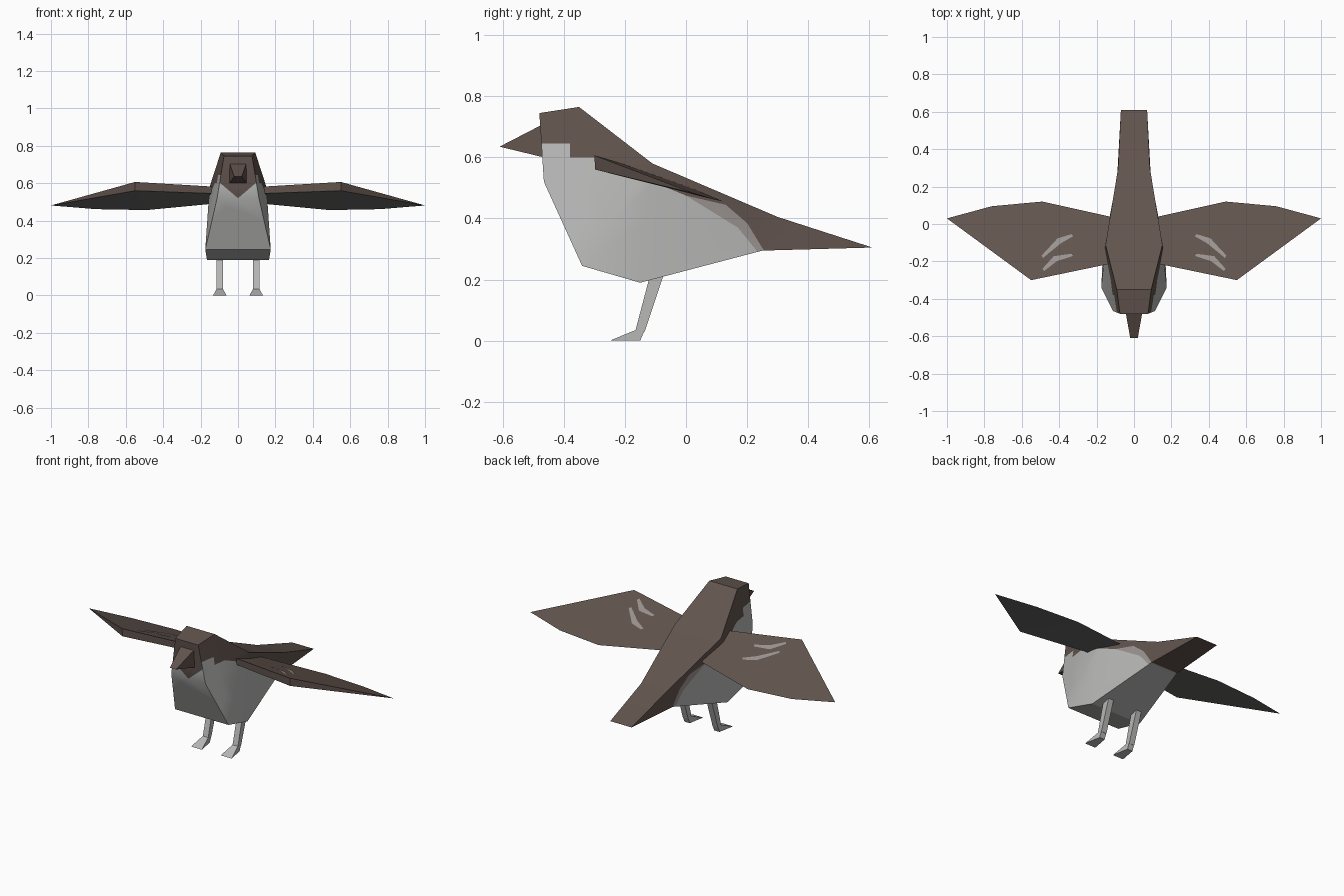
import bpy, bmesh, math
from mathutils import Vector

if "Cube" in bpy.data.objects:
    bpy.data.objects.remove(bpy.data.objects["Cube"])


def material(name, rgb):
    m = bpy.data.materials.new(name)
    m.diffuse_color = (*rgb, 1)
    m.use_nodes = True
    m.node_tree.nodes["Principled BSDF"].inputs["Base Color"].default_value = m.diffuse_color
    return m


BROWN = material("feather_brown", (0.122, 0.089, 0.076))
GREY = material("belly_grey", (0.48, 0.48, 0.475))
TAUPE = material("pale_taupe", (0.33, 0.30, 0.285))
DARK = material("underwing_grey", (0.16, 0.16, 0.158))


def build(name, verts, faces, mats, rule=None, cuts=(), mirror=False):
    """Make a mesh object, cut it by planes, colour faces by a rule."""
    bm = bmesh.new()
    vs = [bm.verts.new(v) for v in verts]
    for f in faces:
        bm.faces.new([vs[i] for i in f])
    bmesh.ops.recalc_face_normals(bm, faces=bm.faces)
    if cuts:
        bmesh.ops.triangulate(bm, faces=bm.faces)
    for co, no in cuts:
        bmesh.ops.bisect_plane(bm, geom=bm.verts[:] + bm.edges[:] + bm.faces[:],
                               dist=1e-5, plane_co=co, plane_no=no)
    bm.normal_update()
    if rule:
        for f in bm.faces:
            f.material_index = rule(f.calc_center_median(), f.normal)
    me = bpy.data.meshes.new(name)
    bm.to_mesh(me)
    bm.free()
    ob = bpy.data.objects.new(name, me)
    bpy.context.collection.objects.link(ob)
    for m in mats:
        me.materials.append(m)
    if mirror:
        ob.modifiers.new("mirror", 'MIRROR')
    return ob


# Body: top and bottom rows of (half width, y, z), sharing the tail edge
top = [(.075, -.48, .745), (.092, -.35, .765), (.152, -.11, .58),
       (.085, .30, .405), (.07, .61, .305)]
bottom = [(.112, -.465, .52), (.175, -.34, .245), (.166, -.15, .19), (.09, .25, .295)]
rows = top + bottom
body_verts = [(s * w, y, z) for w, y, z in rows for s in (-1, 1)]
loop = [0, 1, 2, 3, 4, 8, 7, 6, 5]
body_faces = [(2 * a, 2 * a + 1, 2 * b + 1, 2 * b)
              for a, b in zip(loop, loop[1:] + loop[:1])]
for s in (0, 1):
    for f in ((0, 1, 6, 5), (1, 2, 7, 6), (2, 3, 8, 7), (3, 4, 8)):
        body_faces.append([2 * i + s for i in f])

# Plumage boundary on the sides as (y, z)
EDGE = [(-.5, .645), (-.38, .645), (-.38, .60), (-.30, .60), (0, .475),
        (.13, .445), (.20, .385), (.255, .295)]
BAND = [(0, .475), (.17, .37), (.235, .29)]


def height(line, y):
    for (y0, z0), (y1, z1) in zip(line, line[1:]):
        if y0 <= y < y1:
            return z0 + (z1 - z0) * (y - y0) / (y1 - y0)
    return -1 if y >= line[-1][0] else 9


def body_rule(c, n):
    if n.y < -.85 and abs(n.x) < .3:                    # face and chin
        return 0 if c.z > .52 + .85 * abs(c.x) else 1
    if n.z > .6 or c.z > height(EDGE, c.y):             # back, cap, tail
        return 0
    if c.y > 0 and c.z > height(BAND, c.y) and abs(n.x) > .3:
        return 2
    return 1


cuts = [((0, a[0], a[1]), (0, a[1] - b[1], b[0] - a[0]))
        for line in (EDGE, BAND) for a, b in zip(line, line[1:])]
cuts += [((0, 0, .52), (s * .85, 0, -1)) for s in (-1, 1)]
body = build("body", body_verts, body_faces, [BROWN, GREY, TAUPE], body_rule, cuts)

# Beak: square base tapering to a short edge
beak = build("beak",
             [(s * .046, -.465, z) for z in (.71, .60) for s in (-1, 1)]
             + [(s * .02, -.61, .635) for s in (-1, 1)],
             [(0, 1, 5, 4), (2, 4, 5, 3), (0, 4, 2), (1, 3, 5), (0, 2, 3, 1)], [BROWN])


# Wings: flat sloping top, thick leading edge, sharp trailing edge
def wing_z(x, y):
    return .507 - .015 * x - .36 * y


outline = [(.13, -.213), (.55, -.30), (1, .03), (.76, .095), (.49, .12), (.13, .04)]
wing_verts = [(x, y, wing_z(x, y)) for x, y in outline]
wing_verts += [(.13, -.213, .545), (.55, -.297, .56)]
wing = build("wings", wing_verts,
             [(0, 1, 2, 3, 4, 5), (0, 6, 7, 1), (1, 7, 2), (7, 6, 5, 4),
              (7, 4, 3, 2), (0, 5, 6)],
             [BROWN, DARK], lambda c, n: 1 if n.z < -.5 else 0, mirror=True)

# Pale stripes on top of the wings
for k, path in enumerate([[(.33, -.06), (.40, -.09), (.49, -.175)],
                          [(.33, -.165), (.42, -.185), (.485, -.245)]]):
    verts = []
    for i, (x, y) in enumerate(path):
        w = .013 if i == 1 else .006
        verts += [(x + d * .7, y + d, wing_z(x + d * .7, y + d) + .003) for d in (-w, w)]
    build(f"wing_stripe_{k + 1}", verts, [(0, 2, 3, 1), (2, 4, 5, 3)], [TAUPE], mirror=True)

# Legs: slanted square shins
leg = build("legs",
            [(x, y, z) for y, z in ((-.115, .225), (-.07, .225), (-.135, .03), (-.165, .035))
             for x in (.08, .115)],
            [(0, 1, 3, 2), (2, 3, 5, 4), (4, 5, 7, 6), (6, 7, 1, 0),
             (0, 2, 4, 6), (1, 7, 5, 3)], [GREY], mirror=True)

# Feet: wedges spreading forward
foot = build("feet",
             [(.08, -.165, .035), (.115, -.165, .035), (.08, -.135, .035), (.115, -.135, .035),
              (.062, -.25, 0), (.133, -.25, 0), (.08, -.15, 0), (.115, -.15, 0)],
             [(0, 1, 5, 4), (0, 2, 3, 1), (2, 6, 7, 3), (4, 5, 7, 6),
              (0, 4, 6, 2), (1, 3, 7, 5)], [GREY], mirror=True)

# Soft shading over the shallow body folds
bpy.context.view_layer.objects.active = body
body.select_set(True)
bpy.ops.object.shade_smooth_by_angle(angle=math.radians(25))
